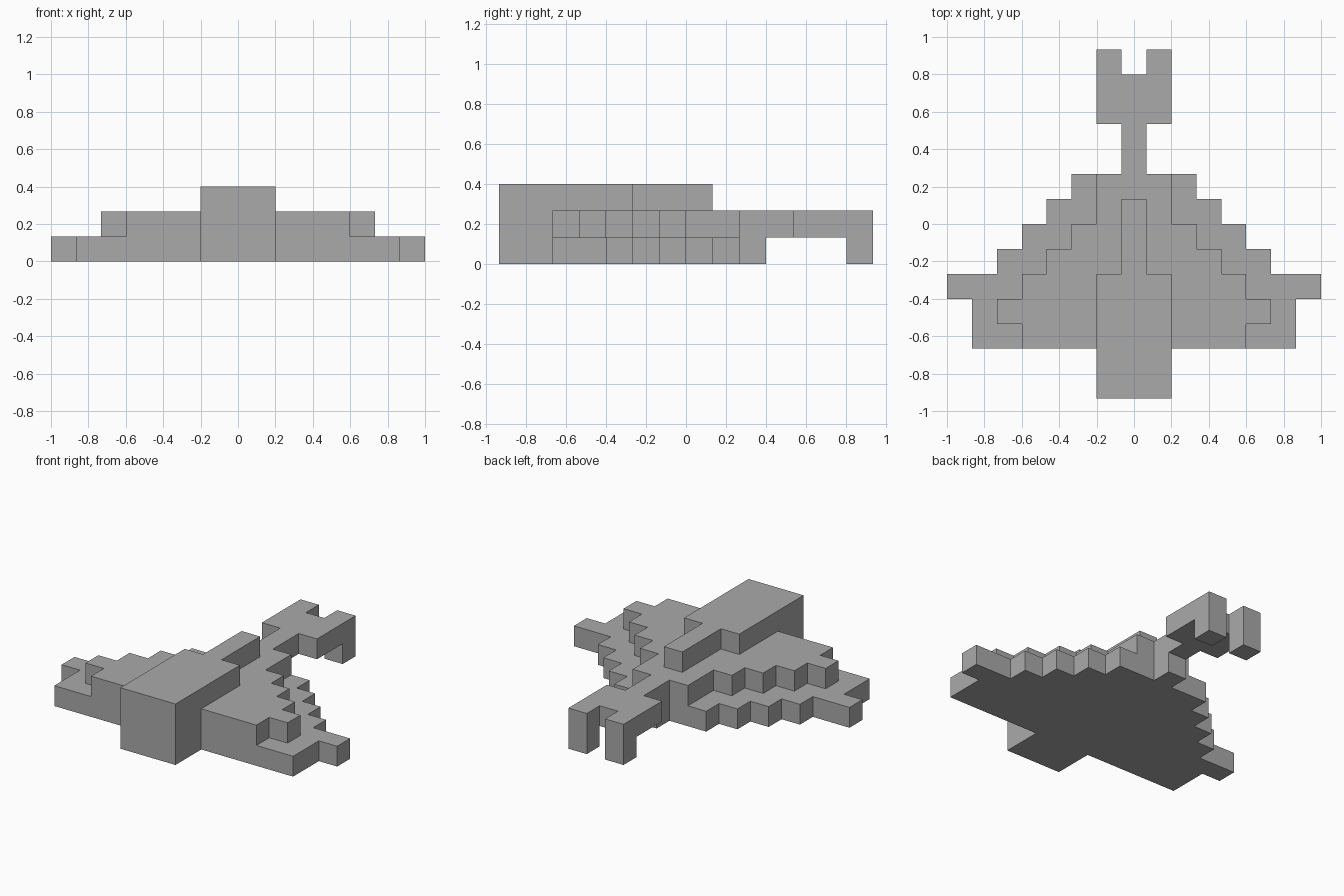
import bpy
import bmesh
from mathutils import Vector

if "Cube" in bpy.data.objects:
    bpy.data.objects.remove(bpy.data.objects["Cube"], do_unlink=True)

U = 2 / 15  # edge of one building block

grey = bpy.data.materials.new("plain_grey")
grey.use_nodes = True
grey.diffuse_color = (0.4, 0.4, 0.4, 1)
grey.node_tree.nodes["Principled BSDF"].inputs["Base Color"].default_value = (0.4, 0.4, 0.4, 1)


def slab(reach, y0, y1, z0, z1, inner=0):
    """Mirrored blocks whose column number runs from inner to reach."""
    return {(x, y, z) for x in range(-reach, reach + 1) if abs(x) >= inner
            for y in range(y0, y1) for z in range(z0, z1)}


def steps(reaches, y0, z):
    """Stepped layer: one block row per reach, going backwards from y0."""
    return set().union(*(slab(r, y0 + i, y0 + i + 1, z, z + 1)
                         for i, r in enumerate(reaches)))


# Tall nose block with a narrow spine behind it
fuselage = slab(1, -7, -2, 0, 3) | slab(0, -2, 1, 2, 3)

# Two stepped wing layers, fitted around the fuselage
wings = steps([6, 6, 7, 5, 4, 3, 2], -5, 0) | steps([4, 5, 4, 3, 2, 1, 1], -5, 1)
wings -= fuselage

# Thin boom, cross plate and forked tail with hanging legs
tail_boom = slab(0, 2, 3, 0, 2) | slab(0, 3, 4, 1, 2)
tail_fork = slab(1, 4, 6, 1, 2) | slab(1, 6, 7, 0, 2, inner=1)

parts = {"fuselage": fuselage, "wings": wings,
         "tail_boom": tail_boom, "tail_fork": tail_fork}
solid = set().union(*parts.values())


def build(name, cells):
    """Make the outer skin of the blocks, with flat areas merged."""
    bm = bmesh.new()
    for cell in sorted(cells):
        centre = Vector(cell) + Vector((0, 0.5, 0.5))
        for axis in range(3):
            for sign in (-1, 1):
                n = Vector((0, 0, 0))
                n[axis] = sign
                if tuple(int(c + d) for c, d in zip(cell, n)) in solid:
                    continue
                a = Vector((0, 0, 0))
                a[(axis + 1) % 3] = 1
                b = n.cross(a)
                corners = (-a - b, a - b, a + b, b - a)
                bm.faces.new([bm.verts.new((centre + (n + c) / 2) * U)
                              for c in corners])
    bmesh.ops.remove_doubles(bm, verts=bm.verts, dist=0.001)
    bmesh.ops.dissolve_limit(bm, angle_limit=0.02, verts=bm.verts, edges=bm.edges)
    mesh = bpy.data.meshes.new(name)
    bm.to_mesh(mesh)
    bm.free()
    mesh.materials.append(grey)
    bpy.context.collection.objects.link(bpy.data.objects.new(name, mesh))


for part_name, part_cells in parts.items():
    build(part_name, part_cells)
